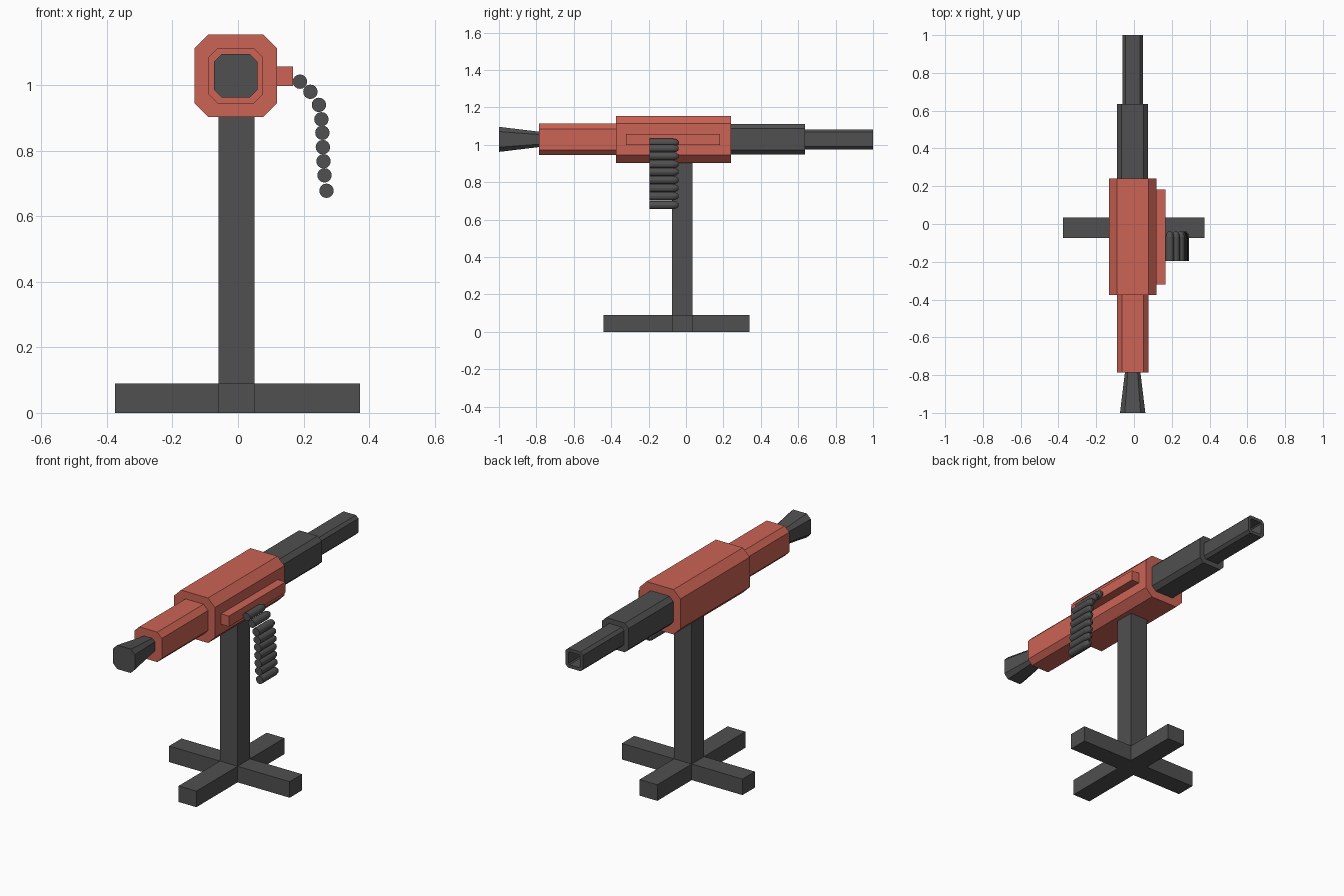
import bpy, bmesh, math
from mathutils import Vector

if "Cube" in bpy.data.objects:
    bpy.data.objects.remove(bpy.data.objects["Cube"])


def material(name, rgb):
    m = bpy.data.materials.new(name)
    m.diffuse_color = (*rgb, 1)
    m.use_nodes = True
    m.node_tree.nodes["Principled BSDF"].inputs["Base Color"].default_value = m.diffuse_color
    return m


RED = material("red_paint", (0.60, 0.125, 0.09))
DARK = material("dark_metal", (0.08, 0.08, 0.08))


def finish(name, bm, mat):
    bmesh.ops.recalc_face_normals(bm, faces=bm.faces)
    mesh = bpy.data.meshes.new(name)
    bm.to_mesh(mesh)
    bm.free()
    mesh.materials.append(mat)
    ob = bpy.data.objects.new(name, mesh)
    bpy.context.collection.objects.link(ob)
    return ob


def box(name, lo, hi, mat):
    lo, hi = Vector(lo), Vector(hi)
    bm = bmesh.new()
    bmesh.ops.create_cube(bm, size=1)
    bmesh.ops.scale(bm, vec=hi - lo, verts=bm.verts)
    bmesh.ops.translate(bm, vec=(lo + hi) / 2, verts=bm.verts)
    return finish(name, bm, mat)


def octagon(y, half, cut, cx, cz):
    a, b = half, half - cut
    pts = [(a, b), (b, a), (-b, a), (-a, b), (-a, -b), (-b, -a), (b, -a), (a, -b)]
    return [(cx + x, y, cz + z) for x, z in pts]


def ring(y, r, cx, cz, n=16):
    return [(cx + r * math.cos(2 * math.pi * i / n), y,
             cz + r * math.sin(2 * math.pi * i / n)) for i in range(n)]


def loft(name, loops, mat):
    """Skin a row of equal-sized loops and cap both ends."""
    bm = bmesh.new()
    rows = [[bm.verts.new(p) for p in loop] for loop in loops]
    for r0, r1 in zip(rows, rows[1:]):
        for i in range(len(r0)):
            j = (i + 1) % len(r0)
            bm.faces.new((r0[i], r0[j], r1[j], r1[i]))
    bm.faces.new(rows[0])
    bm.faces.new(rows[-1])
    return finish(name, bm, mat)


def tube(name, sections, mat):
    """Bevelled-square body from (y, half width, corner cut) sections."""
    return loft(name, [octagon(y, h, c, -0.007, 1.029) for y, h, c in sections], mat)


# Body, from the rear grip to the muzzle
tube("rear_grip", [(-1, 0.067, 0.025), (-0.785, 0.041, 0.015)], DARK)
tube("rear_housing", [(-0.785, 0.084, 0.028), (-0.375, 0.084, 0.028)], RED)
tube("receiver", [(-0.375, 0.126, 0.042), (0.24, 0.126, 0.042)], RED)
tube("barrel_jacket", [(0.24, 0.082, 0.024), (0.635, 0.082, 0.024)], DARK)
# Barrel with a hollow muzzle
tube("barrel", [(0.635, 0.054, 0.015), (1, 0.054, 0.015),
                (1, 0.036, 0.006), (0.80, 0.036, 0.006)], DARK)
# Feed rail on the right side
box("feed_rail", (0.119, -0.32, 0.998), (0.168, 0.183, 1.057), RED)

# Stand: post with four feet
X0, X1, Y0, Y1, H = -0.06, 0.05, -0.075, 0.035, 0.09
box("post", (X0, Y0, 0), (X1, Y1, 0.904), DARK)
box("foot_left", (-0.375, Y0, 0), (X0, Y1, H), DARK)
box("foot_right", (X1, Y0, 0), (0.373, Y1, H), DARK)
box("foot_front", (X0, -0.44, 0), (X1, Y0, H), DARK)
box("foot_back", (X0, Y1, 0), (X1, 0.34, H), DARK)

# Hanging belt of round-nosed cartridges
BELT = [(0.189, 1.011), (0.221, 0.98), (0.247, 0.94), (0.2545, 0.896), (0.2575, 0.855),
        (0.259, 0.811), (0.261, 0.768), (0.264, 0.725), (0.27, 0.678)]
PROFILE = [(-0.195, 0.022), (-0.07, 0.022), (-0.052, 0.018), (-0.04, 0.009)]
for i, (x, z) in enumerate(BELT):
    loft(f"cartridge_{i + 1}", [ring(y, r, x, z) for y, r in PROFILE], DARK)
